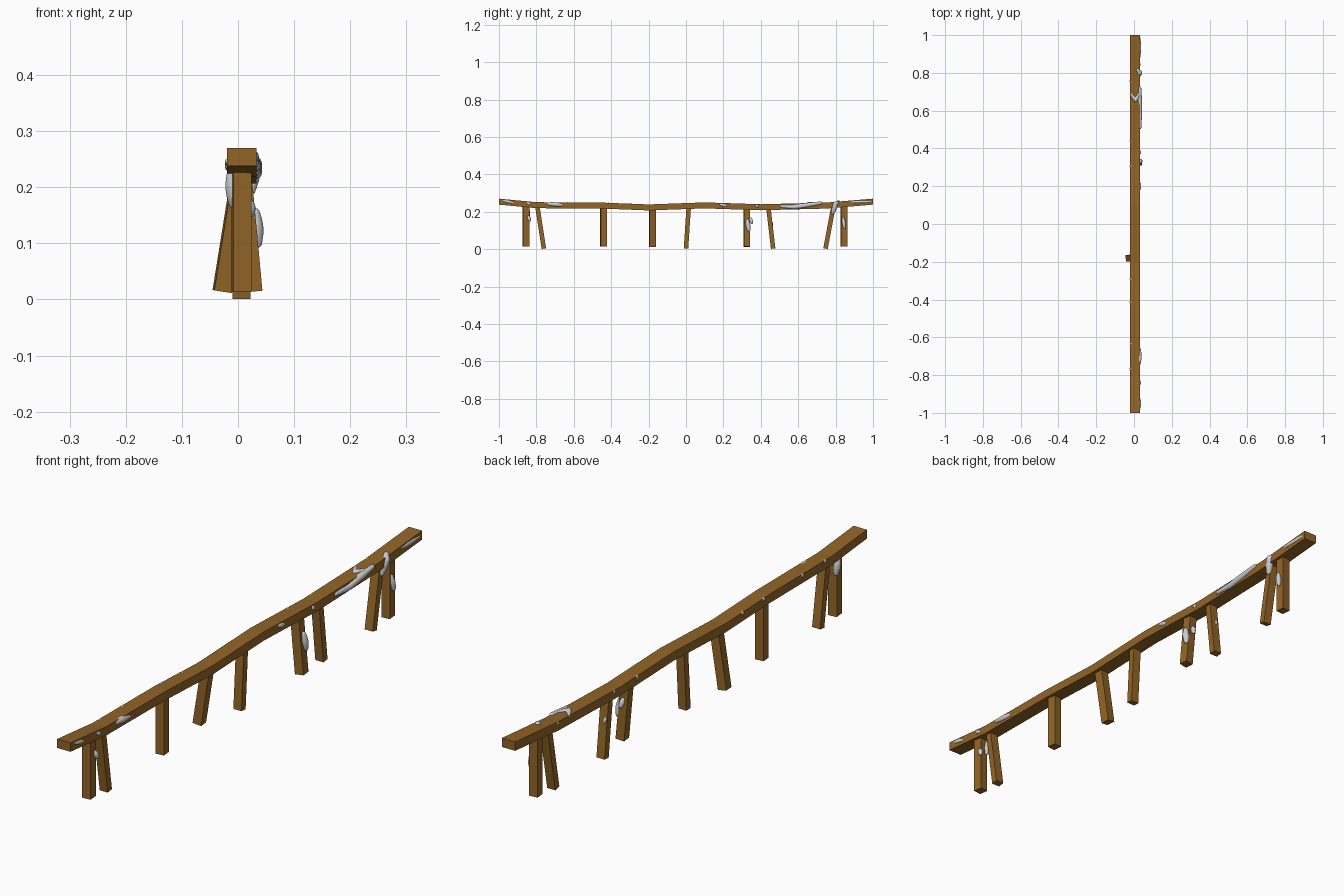
import bpy, bmesh, math
from mathutils import Vector, Matrix

if "Cube" in bpy.data.objects:
    bpy.data.objects.remove(bpy.data.objects["Cube"])


def material(name, color):
    m = bpy.data.materials.new(name)
    m.diffuse_color = color
    m.use_nodes = True
    m.node_tree.nodes["Principled BSDF"].inputs["Base Color"].default_value = m.diffuse_color
    return m


wood = material("wood", (0.29, 0.13, 0.02, 1))
snow = material("snow", (0.6, 0.62, 0.64, 1))


def finish(bm, name, mat):
    me = bpy.data.meshes.new(name)
    bmesh.ops.recalc_face_normals(bm, faces=bm.faces)
    bm.to_mesh(me)
    bm.free()
    me.materials.append(mat)
    ob = bpy.data.objects.new(name, me)
    bpy.context.collection.objects.link(ob)
    return ob


# Sagging rail: rectangular section swept along (y, top z)
path = [(-1, .27), (-.8, .251), (-.45, .249), (-.2, .239),
        (.1, .25), (.4, .24), (.75, .249), (1, .27)]
right, left, thick = .033, -.02, .032


def rail_top(y):
    for (a, za), (b, zb) in zip(path, path[1:]):
        if y <= b:
            return za + (zb - za) * (y - a) / (b - a)


bm = bmesh.new()
rings = [[bm.verts.new((x, y, z - d)) for x, d in
          ((left, thick), (right, thick), (right, 0), (left, 0))] for y, z in path]
for a, b in zip(rings, rings[1:]):
    for i in range(4):
        j = (i + 1) % 4
        bm.faces.new((a[i], a[j], b[j], b[i]))
bm.faces.new(rings[0])
bm.faces.new(rings[-1])
finish(bm, "rail", wood)

# Posts: y at the top, lean of the foot along y, lean along x
posts = [(-.856, 0, 0), (-.796, .036, 0), (-.44, 0, 0), (-.18, 0, -.034), (.015, -.015, 0),
         (.325, 0, .02), (.44, .026, 0), (.79, -.044, 0), (.845, 0, 0)]
for i, (y, ly, lx) in enumerate(posts):
    a = Vector((.006 + lx, y + ly, .003 if ly else .014))
    b = Vector((.006, y, rail_top(y) - .014))
    q = Vector((0, 0, 1)).rotation_difference(b - a)
    depth = .024 if ly else .034
    m = (Matrix.Translation((a + b) / 2) @ q.to_matrix().to_4x4()
         @ Matrix.Rotation(0 if ly else .1, 4, 'Z')
         @ Matrix.Diagonal((.032, depth, (b - a).length, 1)))
    bm = bmesh.new()
    bmesh.ops.create_cube(bm, size=1, matrix=m)
    finish(bm, f"post_{i + 1}", wood)


def clump(name, points, radius):
    """Balls along a path, thinner at both ends, fused into one smooth lump."""
    bm = bmesh.new()
    pts = [Vector(p) for p in points]
    steps = []
    for a, b in zip(pts, pts[1:]):
        n = max(2, int((b - a).length / .005))
        steps += [a.lerp(b, k / n) for k in range(n + 1)]
    for k, p in enumerate(steps):
        r = radius * (.65 + .35 * math.sin(math.pi * k / (len(steps) - 1)))
        bmesh.ops.create_icosphere(bm, subdivisions=2, radius=r,
                                   matrix=Matrix.Translation(p))
    ob = finish(bm, name, snow)
    rm = ob.modifiers.new("fuse", 'REMESH')
    rm.mode = 'VOXEL'
    rm.voxel_size = .0025
    rm.use_smooth_shade = True
    ob.modifiers.new("soften", 'SMOOTH').iterations = 4


# Snow on the right face of the rail: y, half length, radius
for i, (y, h, r) in enumerate([(-.95, .025, .009), (-.84, .01, .009), (-.7, .038, .012),
                               (.2, .016, .01), (.38, .004, .01), (.935, .05, .009)]):
    ends = [(right - .004, y + s * h, rail_top(y + s * h) - .011 - s * .003) for s in (-1, 1)]
    clump(f"rail_snow_{i + 1}", ends, r)

# Specks along the left edge of the rail
for i, y in enumerate([-.77, -.64, -.42, -.3, .3, .43, .75]):
    clump(f"edge_speck_{i + 1}", [(left + .003, y + d, rail_top(y) - .005) for d in (0, .012)], .007)

# Snow hanging on the posts: x, y, top z, height, radius
for i, (x, y, z, h, r) in enumerate([(.02, -.843, .175, .022, .01), (-.012, -.85, .225, .055, .013),
                                     (.031, .328, .155, .055, .013), (.01, .344, .165, .025, .01),
                                     (-.003, .452, .15, .02, .009), (.023, .84, .165, .05, .01)]):
    clump(f"post_snow_{i + 1}", [(x, y, z), (x + .004, y + .008, z - h)], r)

# Long streak, its branch over the top, and the lump running down at the back joint
clump("long_streak", [(.031, .51, .229), (.031, .58, .226), (.031, .72, .247)], .013)
clump("streak_branch", [(.028, .69, .246), (.008, .655, .244), (-.017, .69, .242)], .01)
clump("joint_lump", [(.02, .815, .252), (.029, .8, .242), (.022, .785, .195)], .015)
